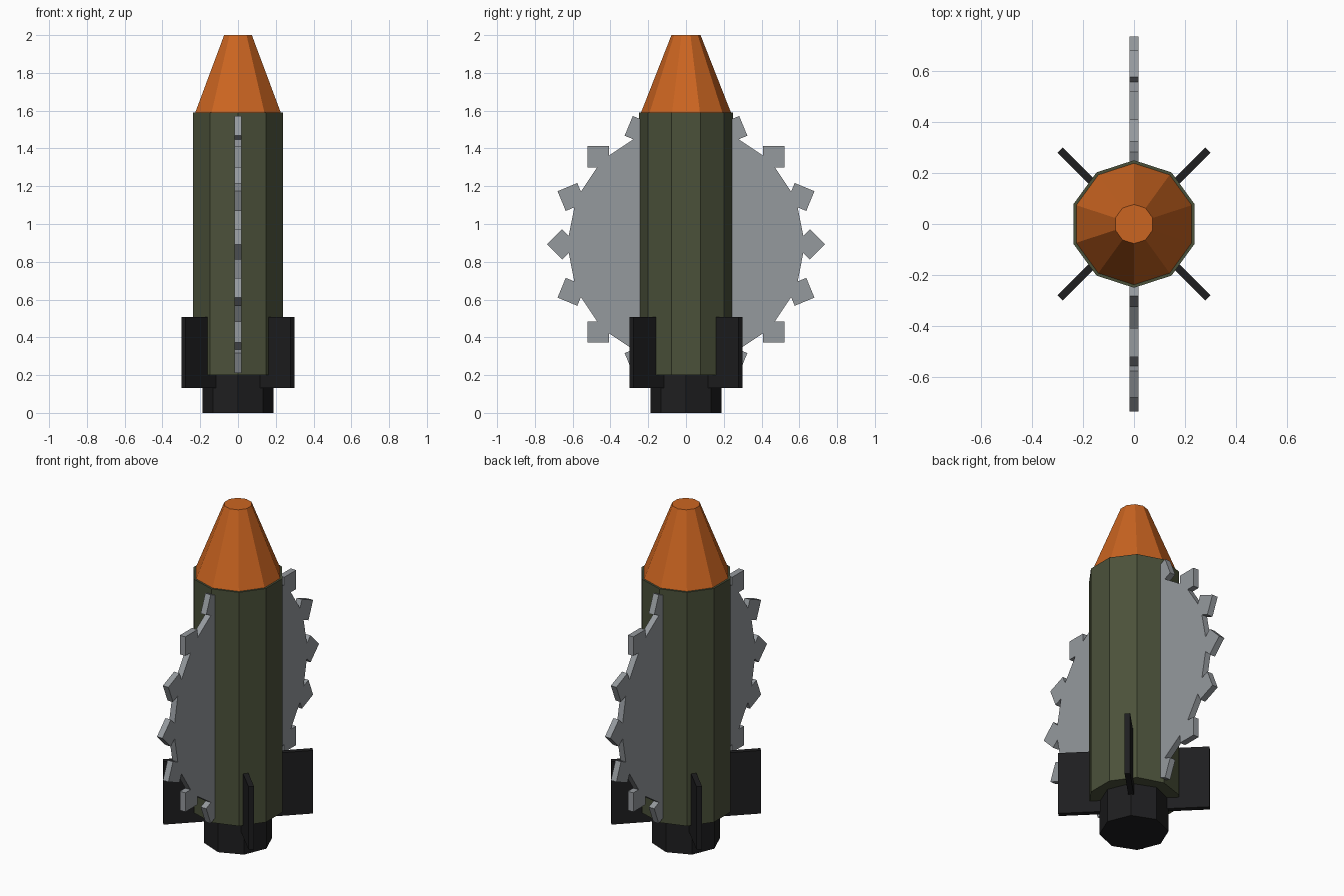
import bpy, bmesh
from math import sin, cos, pi, tan
from mathutils import Matrix, Vector

if "Cube" in bpy.data.objects:
    bpy.data.objects.remove(bpy.data.objects["Cube"])


def material(name, rgb):
    m = bpy.data.materials.new(name)
    m.diffuse_color = (*rgb, 1)
    m.use_nodes = True
    m.node_tree.nodes["Principled BSDF"].inputs["Base Color"].default_value = m.diffuse_color
    return m


GREEN = material("olive", (0.07, 0.082, 0.042))
ORANGE = material("orange", (0.6, 0.13, 0.015))
BLACK = material("black", (0.013, 0.013, 0.014))
STEEL = material("steel", (0.3, 0.32, 0.34))


def add_object(name, bm, mat):
    bmesh.ops.recalc_face_normals(bm, faces=bm.faces)
    mesh = bpy.data.meshes.new(name)
    bm.to_mesh(mesh)
    bm.free()
    mesh.materials.append(mat)
    obj = bpy.data.objects.new(name, mesh)
    bpy.context.collection.objects.link(obj)
    return obj


def frustum(name, sides, r0, z0, r1, z1, mat):
    """Capped prism or cone with one corner on the y axis."""
    bm = bmesh.new()
    rings = []
    for r, z in ((r0, z0), (r1, z1)):
        rings.append([bm.verts.new((r * cos(pi / 2 + 2 * pi * i / sides),
                                    r * sin(pi / 2 + 2 * pi * i / sides), z))
                      for i in range(sides)])
    for ring in rings:
        bm.faces.new(ring)
    for i in range(sides):
        j = (i + 1) % sides
        bm.faces.new((rings[0][i], rings[0][j], rings[1][j], rings[1][i]))
    return add_object(name, bm, mat)


# Casing, nose and tail nozzle
frustum("body", 10, 0.25, 0.2, 0.25, 1.59, GREEN)
frustum("nose_cone", 10, 0.24, 1.585, 0.077, 2.0, ORANGE)
frustum("nozzle", 8, 0.187, 0.0, 0.187, 0.21, BLACK)

# Four diagonal fins
R_IN, R_OUT = 0.15, 0.409
for k in range(4):
    bm = bmesh.new()
    place = (Matrix.Rotation(pi / 4 + k * pi / 2, 4, 'Z')
             @ Matrix.Translation(((R_IN + R_OUT) / 2, 0, 0.32))
             @ Matrix.Diagonal((R_OUT - R_IN, 0.03, 0.375, 1)))
    bmesh.ops.create_cube(bm, size=1, matrix=place)
    add_object(f"fin_{k + 1}", bm, BLACK)

# Saw blade: 16-sided disc with a diamond tooth on each corner
TEETH, DISC_R, TOOTH_R, HALF = 16, 0.63, 0.656, 0.08
CENTRE_Z, THICK = 0.892, 0.036
notch = (DISC_R - TOOTH_R + HALF) / (1 + tan(pi / TEETH))
tooth = [(TOOTH_R - HALF + notch, -notch), (TOOTH_R, -HALF), (TOOTH_R + HALF, 0),
         (TOOTH_R, HALF), (TOOTH_R - HALF + notch, notch)]
bm = bmesh.new()
outline = []
for k in range(TEETH):
    a = 2 * pi * k / TEETH
    for r, t in tooth:
        outline.append(bm.verts.new((-THICK / 2, r * cos(a) - t * sin(a),
                                     CENTRE_Z + r * sin(a) + t * cos(a))))
face = bm.faces.new(outline)
extruded = bmesh.ops.extrude_face_region(bm, geom=[face], use_keep_orig=True)["geom"]
bmesh.ops.translate(bm, vec=Vector((THICK, 0, 0)),
                    verts=[v for v in extruded if isinstance(v, bmesh.types.BMVert)])
add_object("saw_blade", bm, STEEL)
